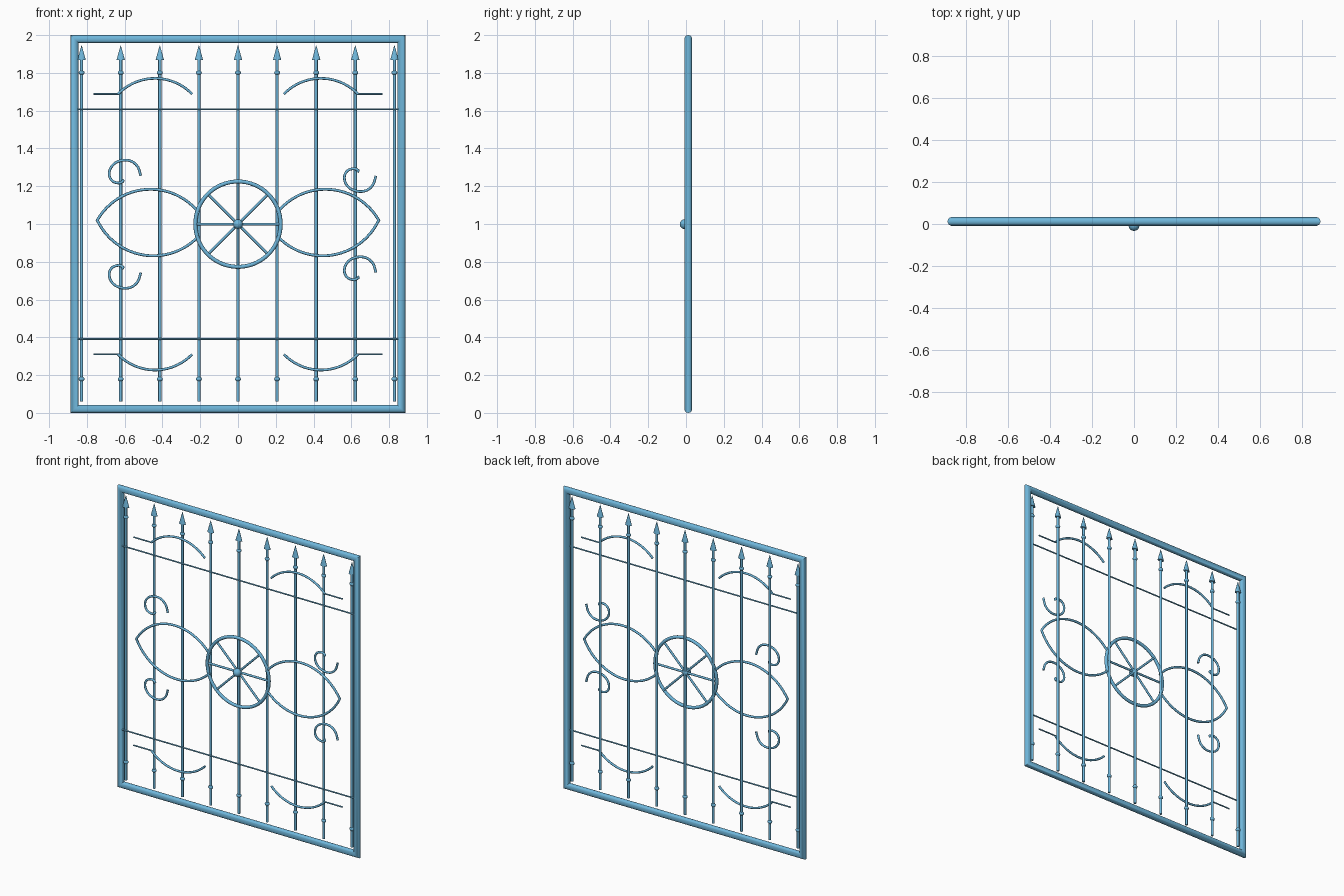
import bpy, bmesh, math
from mathutils import Vector, Matrix

if "Cube" in bpy.data.objects:
    bpy.data.objects.remove(bpy.data.objects["Cube"])

steel_blue = bpy.data.materials.new("steel_blue")
steel_blue.diffuse_color = (0.16, 0.475, 0.715, 1)
steel_blue.use_nodes = True
steel_blue.node_tree.nodes["Principled BSDF"].inputs["Base Color"].default_value = steel_blue.diffuse_color
MID = 0.999   # height of the wheel centre


def finish(bm, name):
    bmesh.ops.recalc_face_normals(bm, faces=bm.faces)
    me = bpy.data.meshes.new(name)
    bm.to_mesh(me)
    bm.free()
    me.materials.append(steel_blue)
    ob = bpy.data.objects.new(name, me)
    bpy.context.collection.objects.link(ob)
    bpy.ops.object.select_all(action='DESELECT')
    bpy.context.view_layer.objects.active = ob
    ob.select_set(True)
    bpy.ops.object.shade_smooth_by_angle(angle=math.radians(40))
    return ob


def tube(name, path, r, y, closed=False, sides=10):
    """Round bar along an (x, z) path with mitred corners."""
    pts = [Vector(p) for p in path]
    n, bm, rings = len(pts), bmesh.new(), []
    for i, p in enumerate(pts):
        a = (p - pts[i - 1]).normalized() if (i or closed) else None
        b = (pts[(i + 1) % n] - p).normalized() if (i < n - 1 or closed) else None
        a, b = a or b, b or a
        t = (a + b).normalized()
        nrm = Vector((-t.y, t.x)) / max(t.dot(a), 0.5)
        ring = []
        for k in range(sides):
            ang = 2 * math.pi * k / sides
            q = p + nrm * r * math.cos(ang)
            ring.append(bm.verts.new((q.x, y + r * math.sin(ang), q.y)))
        rings.append(ring)
    for i in range(n if closed else n - 1):
        r0, r1 = rings[i], rings[(i + 1) % n]
        for k in range(sides):
            j = (k + 1) % sides
            bm.faces.new((r0[k], r0[j], r1[j], r1[k]))
    if not closed:
        bm.faces.new(rings[0])
        bm.faces.new(rings[-1])
    return finish(bm, name)


def arc(a, b, c, n=24):
    """Circular arc from a through b to c."""
    (ax, ay), (bx, by), (cx, cy) = a, b, c
    d = 2 * (ax * (by - cy) + bx * (cy - ay) + cx * (ay - by))
    sa, sb, sc = ax * ax + ay * ay, bx * bx + by * by, cx * cx + cy * cy
    ux = (sa * (by - cy) + sb * (cy - ay) + sc * (ay - by)) / d
    uy = (sa * (cx - bx) + sb * (ax - cx) + sc * (bx - ax)) / d
    r = math.hypot(ax - ux, ay - uy)
    t0, tb, t1 = (math.atan2(q[1] - uy, q[0] - ux) for q in (a, b, c))
    span, via = (t1 - t0) % (2 * math.pi), (tb - t0) % (2 * math.pi)
    if via > span:
        span -= 2 * math.pi
    return [(ux + r * math.cos(t0 + span * i / n), uy + r * math.sin(t0 + span * i / n))
            for i in range(n + 1)]


def smooth(p, n=4):
    """Catmull-Rom curve through the points."""
    p = [Vector(q) for q in p]
    p = [2 * p[0] - p[1]] + p + [2 * p[-1] - p[-2]]
    out = []
    for i in range(1, len(p) - 2):
        a, b, c, d = p[i - 1:i + 3]
        for k in range(n):
            t = k / n
            out.append(0.5 * (2 * b + (c - a) * t + (2 * a - 5 * b + 4 * c - d) * t * t
                              + (3 * b - a - 3 * c + d) * t ** 3))
    return out + [p[-2]]


def place(x, y, z, sx=1, sy=1, sz=1):
    return Matrix.Translation((x, y, z)) @ Matrix.Diagonal((sx, sy, sz, 1))


def ball(name, r, matrix, seg=14):
    bm = bmesh.new()
    bmesh.ops.create_uvsphere(bm, u_segments=seg, v_segments=seg // 2 + 1, radius=r, matrix=matrix)
    return finish(bm, name)


# Outer frame
X, R = 0.865, 0.021
tube("frame", [(-X, R), (X, R), (X, 2 - R), (-X, 2 - R)], R, 0.012, True, 20)

# Upright rods with flattened spear tips and collars
for i in range(-4, 5):
    x = i * 0.207
    tube("upright_rod", [(x, 0.06), (x, 1.88)], 0.0085, 0.01)
    bm = bmesh.new()
    bmesh.ops.create_cone(bm, cap_ends=True, segments=14, radius1=0.023, radius2=0.001,
                          depth=0.078, matrix=place(x, 0.01, 1.906, sy=0.6))
    finish(bm, "spear_tip")
    for z in (MID - 0.82, MID + 0.802):
        ball("rod_collar", 0.016, place(x, 0.01, z, sy=0.85, sz=0.8))

# Thin cross rails
for z in (MID - 0.608, MID + 0.609):
    tube("cross_rail", [(-0.855, z), (0.855, z)], 0.0045, 0.002)

# Central wheel
tube("wheel_rim", [(0.226 * math.cos(a * math.pi / 32), MID + 0.226 * math.sin(a * math.pi / 32))
                   for a in range(64)], 0.0105, 0.002, True, 12)
for k in range(4):
    c, s = 0.222 * math.cos(k * math.pi / 4), 0.222 * math.sin(k * math.pi / 4)
    tube("wheel_spoke", [(-c, MID - s), (c, MID + s)], 0.007, 0.004)
ball("wheel_hub", 0.026, place(0, -0.007, MID), 20)

# Leaf loops and corner brackets, mirrored left and right
for s in (-1, 1):
    tip = (s * 0.745, MID + 0.021)
    upper = arc((s * 0.206, MID + 0.059), (s * 0.465, MID + 0.185), tip)
    lower = arc(tip, (s * 0.465, MID - 0.167), (s * 0.206, MID - 0.061))
    tube("leaf_loop", upper + lower[1:], 0.0075, 0.001)
    for v in (-1, 1):
        z0, z1 = MID + v * 0.689, MID + v * 0.772
        tube("bracket_arch", arc((s * 0.243, z0), (s * 0.44, z1), (s * 0.635, z0)), 0.007, 0.001)
        tube("bracket_arm", [(s * 0.633, z0), (s * 0.766, z0)], 0.0045, 0.001)

# Scrolls: the right ones are flipped copies of the left ones
scroll = [(0.087, 0.0), (0.073, 0.045), (0.042, 0.075), (0.0, 0.083), (-0.045, 0.07),
          (-0.074, 0.038), (-0.079, 0.0), (-0.062, -0.028), (-0.03, -0.038),
          (-0.007, -0.029), (-0.012, -0.02)]
for cx, flip in ((-0.602, 1), (0.643, -1)):
    for v in (-1, 1):
        path = [(cx + p[0], MID + v * (0.256 + flip * p[1])) for p in scroll]
        tube("scroll", smooth(path), 0.007, 0.001)
